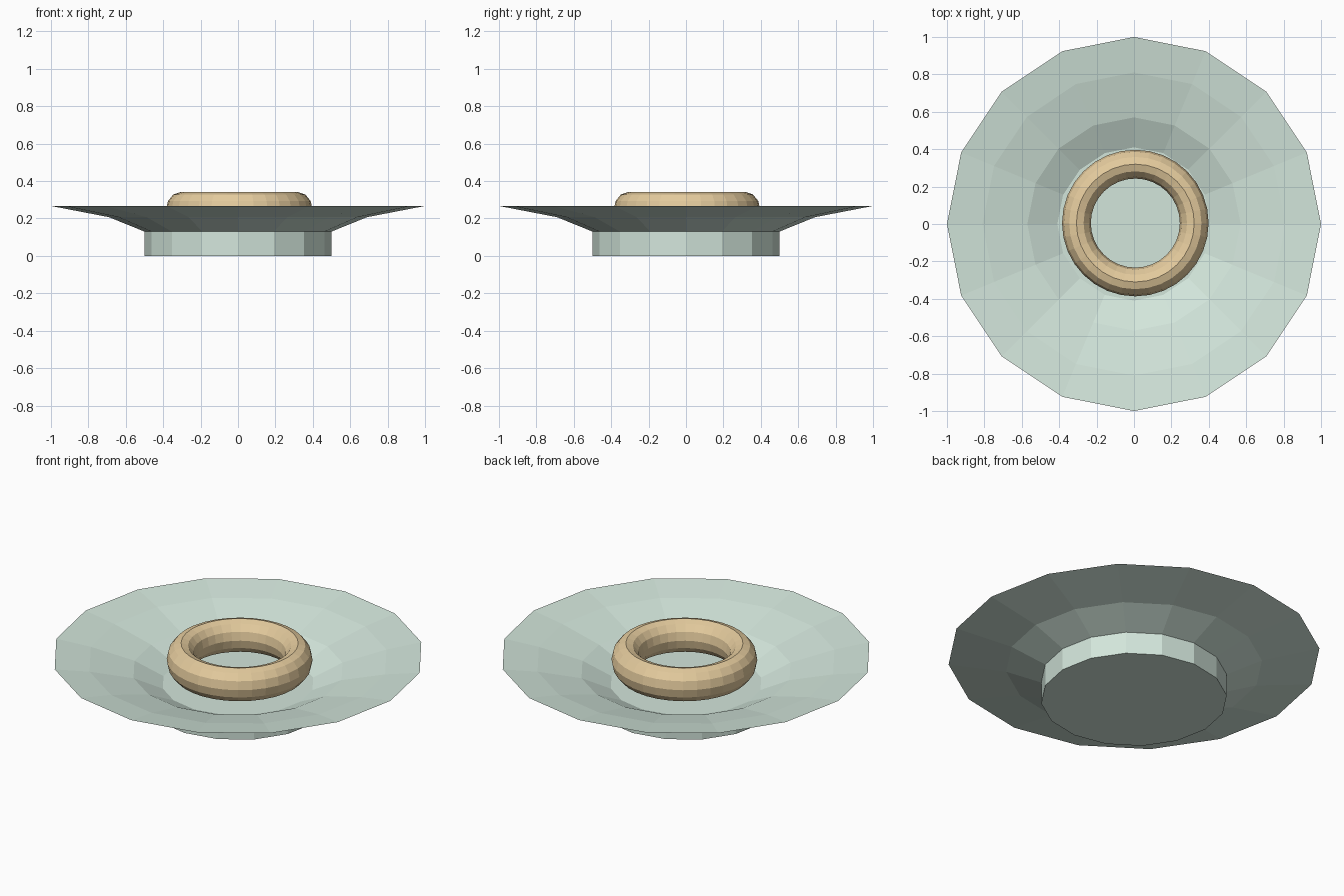
import bpy
import math

if "Cube" in bpy.data.objects:
    bpy.data.objects.remove(bpy.data.objects["Cube"])


def material(name, color):
    m = bpy.data.materials.new(name)
    m.diffuse_color = (*color, 1)
    m.use_nodes = True
    m.node_tree.nodes["Principled BSDF"].inputs["Base Color"].default_value = m.diffuse_color
    return m


def lathe(name, profile, sides, mat, center=(0, 0), closed=False):
    """Revolve (radius, z) points around z; open profiles get end caps."""
    verts, faces = [], []
    n = len(profile)
    for r, z in profile:
        for i in range(sides):
            a = 2 * math.pi * i / sides
            verts.append((r * math.cos(a), r * math.sin(a), z))
    for j in range(n if closed else n - 1):
        k = (j + 1) % n
        for i in range(sides):
            i2 = (i + 1) % sides
            faces.append((j * sides + i, j * sides + i2,
                          k * sides + i2, k * sides + i))
    if not closed:
        faces.append(tuple(reversed(range(sides))))
        faces.append(tuple(range((n - 1) * sides, n * sides)))
    mesh = bpy.data.meshes.new(name)
    mesh.from_pydata(verts, [], faces)
    mesh.materials.append(mat)
    obj = bpy.data.objects.new(name, mesh)
    obj.location = (*center, 0)
    bpy.context.collection.objects.link(obj)
    return obj


# Plate: foot, flared underside, sharp rim, dished inside
plate_profile = [(0.5, 0), (0.5, 0.13), (0.69, 0.207), (1.0, 0.267),
                 (0.81, 0.238), (0.57, 0.18), (0.41, 0.105)]
lathe("plate", plate_profile, 16, material("pale_green", (0.65, 0.79, 0.71)))

# Doughnut: slightly tall oval tube above the dish floor
tube = [(0.315 + 0.077 * math.cos(math.tau * i / 12),
         0.245 + 0.096 * math.sin(math.tau * i / 12)) for i in range(12)]
lathe("doughnut", tube, 32, material("dough", (0.78, 0.60, 0.34)),
      center=(0.007, 0.005), closed=True)
